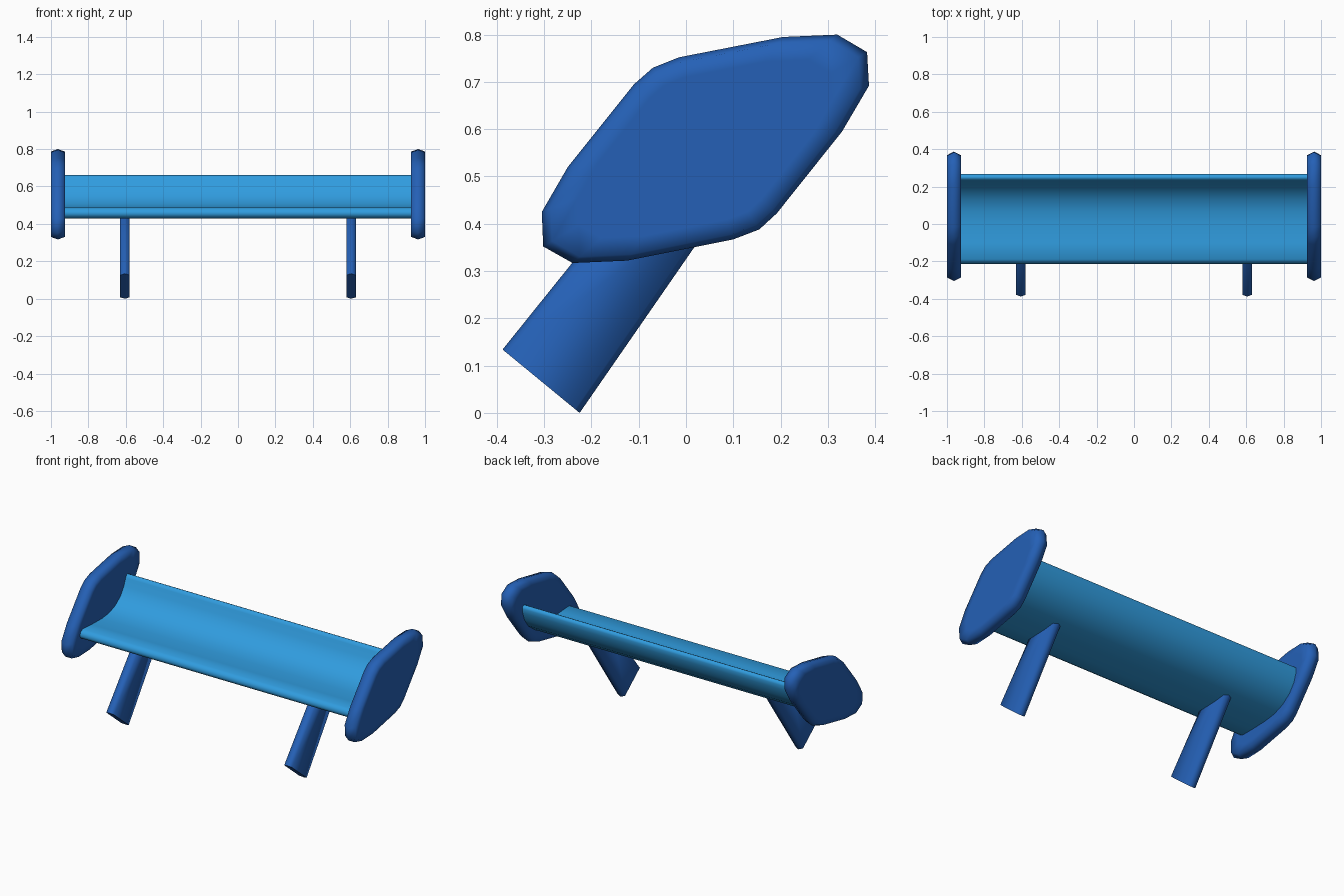
import bpy, bmesh, math

if "Cube" in bpy.data.objects:
    bpy.data.objects.remove(bpy.data.objects["Cube"])


def material(name, rgb):
    m = bpy.data.materials.new(name)
    m.diffuse_color = (*rgb, 1)
    m.use_nodes = True
    m.node_tree.nodes["Principled BSDF"].inputs["Base Color"].default_value = m.diffuse_color
    return m


light_blue = material("light blue", (0.030, 0.335, 0.74))
dark_blue = material("dark blue", (0.018, 0.118, 0.468))


def loft(name, rings, mat, angle):
    """Skin closed rings of points into a capped solid."""
    bm = bmesh.new()
    loops = [[bm.verts.new(p) for p in ring] for ring in rings]
    n = len(loops[0])
    for a, b in zip(loops, loops[1:]):
        for i in range(n):
            j = (i + 1) % n
            bm.faces.new((a[i], a[j], b[j], b[i]))
    bm.faces.new(loops[0][::-1])
    bm.faces.new(loops[-1])
    bmesh.ops.recalc_face_normals(bm, faces=bm.faces[:])
    me = bpy.data.meshes.new(name)
    bm.to_mesh(me)
    bm.free()
    ob = bpy.data.objects.new(name, me)
    bpy.context.collection.objects.link(ob)
    me.materials.append(mat)
    bpy.ops.object.select_all(action='DESELECT')
    bpy.context.view_layer.objects.active = ob
    ob.select_set(True)
    bpy.ops.object.shade_smooth_by_angle(angle=math.radians(angle))
    return ob


# Wing blade: curved section (y, z) with rounded nose and rear lip
section = [(-0.214, 0.457), (-0.206, 0.475), (-0.188, 0.488), (-0.10, 0.482),
           (0.00, 0.480), (0.07, 0.488), (0.13, 0.510), (0.18, 0.548),
           (0.215, 0.598), (0.231, 0.642), (0.239, 0.656), (0.251, 0.661),
           (0.263, 0.655), (0.267, 0.642), (0.263, 0.615), (0.247, 0.567),
           (0.21, 0.515), (0.15, 0.470), (0.08, 0.443), (0.00, 0.433),
           (-0.10, 0.430), (-0.188, 0.430), (-0.206, 0.439)]
loft("wing_blade", [[(x, y, z) for y, z in section] for x in (-0.94, 0.94)],
     light_blue, 50)

# End plates: outline (y, z) with a chamfered rim
outline = [(-0.305, 0.425), (-0.25, 0.52), (-0.11, 0.695), (-0.07, 0.73),
           (-0.015, 0.752), (0.205, 0.795), (0.32, 0.80), (0.383, 0.763),
           (0.387, 0.692), (0.33, 0.595), (0.192, 0.422), (0.155, 0.388),
           (0.10, 0.367), (-0.125, 0.322), (-0.24, 0.317), (-0.302, 0.352)]
CY, CZ = 0.04, 0.56
rim = [(-0.037, 0.78), (-0.037, 0.945), (0, 1), (0.037, 0.945), (0.037, 0.78)]

# Struts: front and rear edge points (y, z) at foot and top
strut = [((-0.388, 0.134), (-0.225, 0.0)), ((-0.134, 0.45), (0.097, 0.465))]


def strut_ring(x, front, rear):
    pts = [(-0.026, 0.06), (0, 0), (0.026, 0.06),
           (0.026, 0.94), (0, 1), (-0.026, 0.94)]
    return [(x + dx, front[0] + (rear[0] - front[0]) * t,
             front[1] + (rear[1] - front[1]) * t) for dx, t in pts]


for side, s in (("left", -1), ("right", 1)):
    loft(side + "_end_plate",
         [[(s * 0.963 + dx, CY + (y - CY) * k, CZ + (z - CZ) * k)
           for y, z in outline] for dx, k in rim], dark_blue, 75)
    loft(side + "_strut", [strut_ring(s * 0.605, f, r) for f, r in strut],
         dark_blue, 70)
